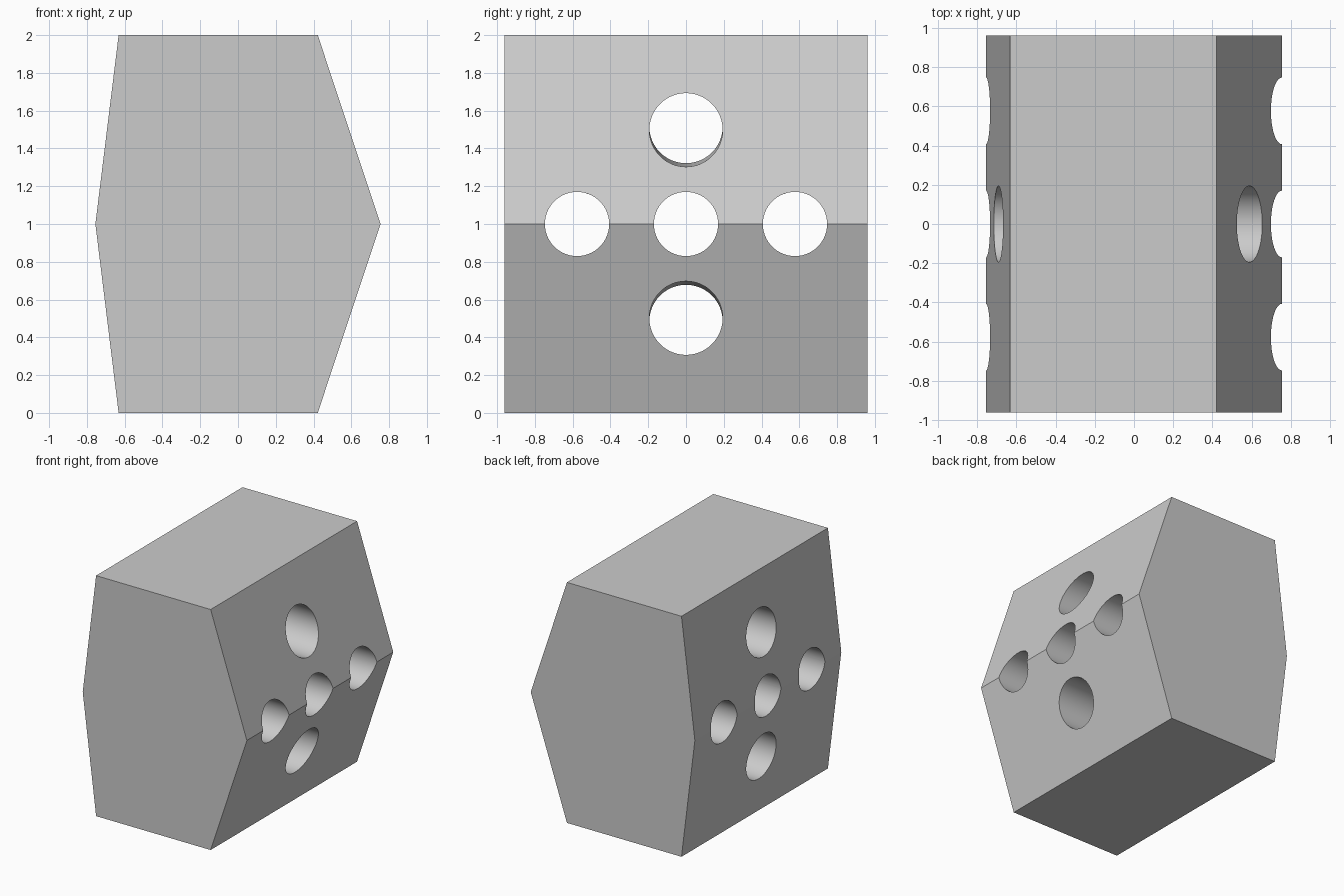
import bpy, bmesh, math
from mathutils import Matrix, Vector

default = bpy.data.objects.get("Cube")
if default:
    bpy.data.objects.remove(default, do_unlink=True)

# Single plain grey
grey = bpy.data.materials.new("light grey")
grey.use_nodes = True
colour = (0.6, 0.6, 0.6, 1)
grey.diffuse_color = colour
grey.node_tree.nodes["Principled BSDF"].inputs["Base Color"].default_value = colour


def make_object(name, bm):
    bmesh.ops.recalc_face_normals(bm, faces=bm.faces)
    mesh = bpy.data.meshes.new(name)
    bm.to_mesh(mesh)
    bm.free()
    mesh.materials.append(grey)
    obj = bpy.data.objects.new(name, mesh)
    bpy.context.collection.objects.link(obj)
    return obj


# Block: six-sided profile extruded front to back
HALF_DEPTH = 0.962
profile = [(-0.632, 0), (0.422, 0), (0.755, 1), (0.422, 2), (-0.632, 2), (-0.755, 1)]
bm = bmesh.new()
face = bm.faces.new([bm.verts.new((x, -HALF_DEPTH, z)) for x, z in profile])
extruded = bmesh.ops.extrude_face_region(bm, geom=[face])
moved = [g for g in extruded["geom"] if isinstance(g, bmesh.types.BMVert)]
bmesh.ops.translate(bm, verts=moved, vec=(0, 2 * HALF_DEPTH, 0))
block = make_object("block", bm)


# Drill: cylinders along x, each with y, z, radius and slope
def add_drill(bm, y, z, radius, slope=0):
    axis = Vector((1, 0, slope))
    matrix = Matrix.Translation((0, y, z)) @ axis.to_track_quat('Z', 'Y').to_matrix().to_4x4()
    bmesh.ops.create_cone(bm, cap_ends=True, segments=96, radius1=radius,
                          radius2=radius, depth=2.4, matrix=matrix)


bm = bmesh.new()
for y in (-0.577, 0, 0.577):
    add_drill(bm, y, 1, 0.17)
for side in (-1, 1):
    add_drill(bm, 0, 1 + side * 0.506, 0.194, -side * 0.014)
drill = make_object("hole_cutter", bm)
drill.hide_render = True

# Cut the five through holes
cut = block.modifiers.new("holes", 'BOOLEAN')
cut.operation = 'DIFFERENCE'
cut.solver = 'EXACT'
cut.object = drill
bpy.ops.object.select_all(action='DESELECT')
bpy.context.view_layer.objects.active = block
block.select_set(True)
bpy.ops.object.modifier_apply(modifier=cut.name)
bpy.data.objects.remove(drill, do_unlink=True)
bpy.ops.object.shade_smooth_by_angle(angle=math.radians(12))
